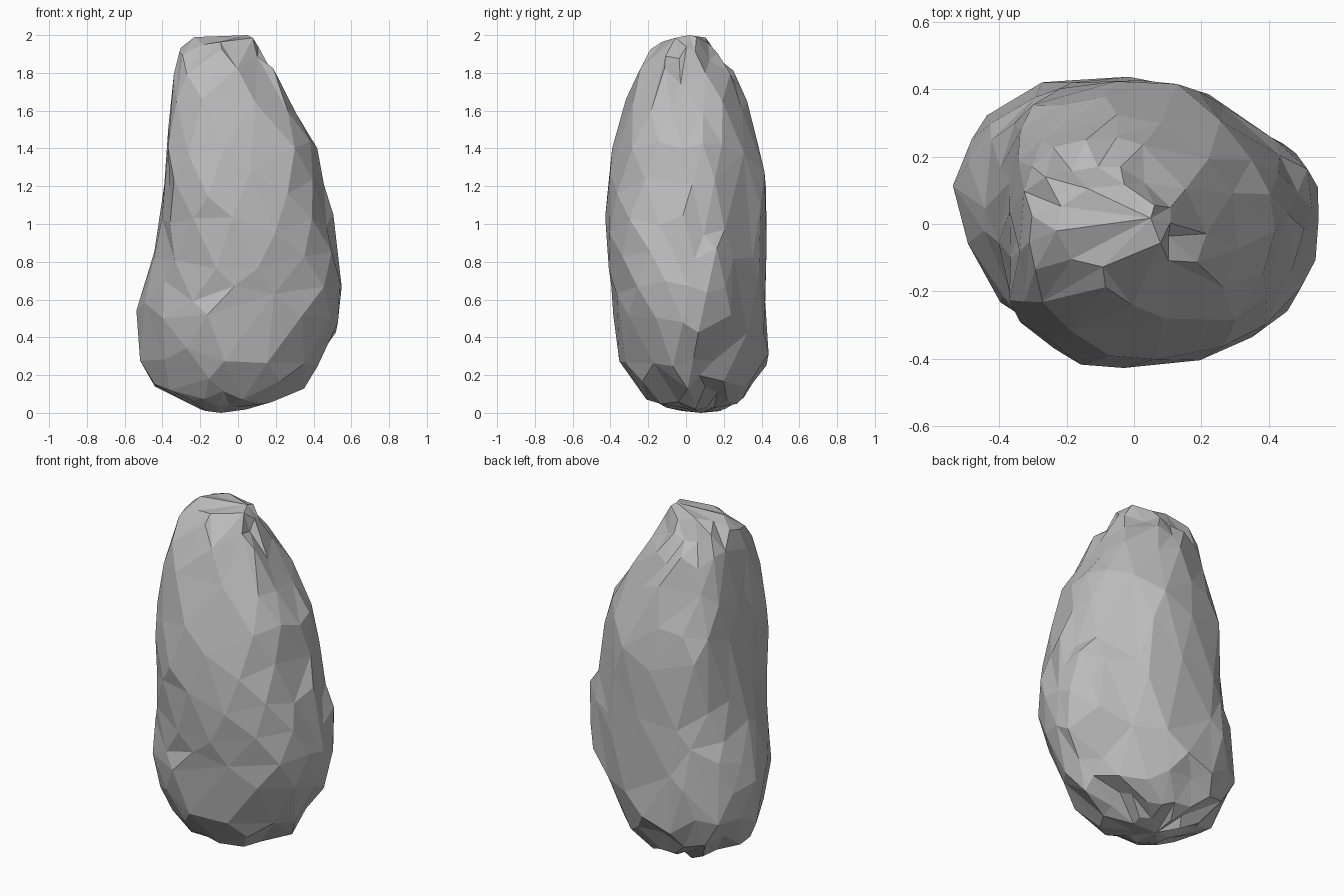
import bpy
import bmesh
import math
import random
from mathutils import Vector

random.seed(11)

# Remove the default object
default = bpy.data.objects.get("Cube")
if default:
    bpy.data.objects.remove(default, do_unlink=True)

# Horizontal outlines in a unit box, anticlockwise from the +x side
LOW_OUTLINE = [(1, .1), (.95, .38), (.77, .58), (.5, .8), (.25, .97), (-.13, 1),
               (-.48, .97), (-.74, .83), (-.93, .6), (-1, .25), (-.96, -.05), (-.8, -.42),
               (-.67, -.67), (-.27, -1), (.16, -.98), (.65, -.8), (.95, -.46), (1, -.1)]
TOP_OUTLINE = [(1, .1), (.9, .35), (.69, .6), (.45, .86), (.2, 1), (-.1, 1),
               (-.45, .95), (-.78, .82), (-.95, .58), (-1, .2), (-1, -.1), (-1, -.42),
               (-.93, -.7), (-.5, -1), (0, -.98), (.5, -.87), (.84, -.54), (.97, -.2)]

# Height, then the extent in x and in y
LEVELS = [(.03, -.2, .06, -.11, .21), (.09, -.31, .18, -.23, .3), (.17, -.45, .36, -.29, .37),
          (.3, -.52, .43, -.35, .43), (.47, -.55, .52, -.38, .43), (.65, -.52, .55, -.4, .42),
          (.82, -.46, .54, -.41, .42), (1, -.42, .5, -.43, .42), (1.2, -.39, .46, -.42, .42),
          (1.4, -.37, .42, -.39, .39), (1.6, -.355, .32, -.34, .32), (1.78, -.34, .21, -.28, .25),
          (1.9, -.31, .14, -.19, .17), (1.97, -.23, .1, -.12, .11)]

# Chipped hollows: centre, radius, depth
DENTS = [(Vector((.43, .23, .27)), .12, .1), (Vector((-.48, .22, .45)), .09, .06),
         (Vector((.13, -.02, 1.87)), .08, .03), (Vector((0, -.27, 1.69)), .1, .035)]


def smoothstep(t):
    t = max(0, min(1, t))
    return t * t * (3 - 2 * t)


def outline(z):
    """Unit outline at a height, blended between the low and top shapes."""
    blend = smoothstep((z - .55) / .9)
    return [Vector(low).lerp(Vector(top), blend)
            for low, top in zip(LOW_OUTLINE, TOP_OUTLINE)]


def ring_points(level, staggered):
    """One roughened cross-section; staggered rings sit half a step round."""
    z, x0, x1, y0, y1 = level
    points = outline(z)
    if staggered:
        points = [(p + q) * .508 for p, q in zip(points, points[1:] + points[:1])]
    rough = .1 * min(x1 - x0, y1 - y0, .6)
    for p in points:
        u, v = p * random.uniform(.965, 1.025)
        x = (x0 + x1) / 2 + u * (x1 - x0) / 2
        y = (y0 + y1) / 2 + v * (y1 - y0) / 2
        lift = random.uniform(-rough, rough)
        yield Vector((x, y, max(.01, min(1.985, z + lift))))


def dent(point):
    """Push a point toward the core where it lies in a hollow."""
    core = Vector((0, 0, point.z))
    inward = (core - point).normalized()
    total = sum(depth * math.exp(-((point - centre).length / radius) ** 2)
                for centre, radius, depth in DENTS)
    return point + inward * total


# Stone body: stacked rings closed by a point at each end
bm = bmesh.new()
rings = [[bm.verts.new(dent(p)) for p in ring_points(level, n % 2 == 1)]
         for n, level in enumerate(LEVELS)]
bottom = bm.verts.new((-.09, .08, 0))
top = bm.verts.new((.05, .02, 2))
count = len(LOW_OUTLINE)
for i in range(count):
    j = (i + 1) % count
    bm.faces.new((bottom, rings[0][j], rings[0][i]))
    bm.faces.new((top, rings[-1][i], rings[-1][j]))
    for n, (a, b) in enumerate(zip(rings, rings[1:])):
        if n % 2:
            bm.faces.new((a[i], a[j], b[j]))
            bm.faces.new((a[i], b[j], b[i]))
        else:
            bm.faces.new((a[i], a[j], b[i]))
            bm.faces.new((a[j], b[j], b[i]))
bmesh.ops.recalc_face_normals(bm, faces=bm.faces)

mesh = bpy.data.meshes.new("stone")
bm.to_mesh(mesh)
bm.free()
stone = bpy.data.objects.new("stone", mesh)
bpy.context.collection.objects.link(stone)

# Merge small facets into larger, uneven ones
facets = stone.modifiers.new("facets", 'DECIMATE')
facets.ratio = .72

# Grey stone colour
grey = bpy.data.materials.new("stone grey")
grey.use_nodes = True
colour = (.5, .5, .5, 1)
grey.diffuse_color = colour
grey.node_tree.nodes["Principled BSDF"].inputs["Base Color"].default_value = colour
mesh.materials.append(grey)
